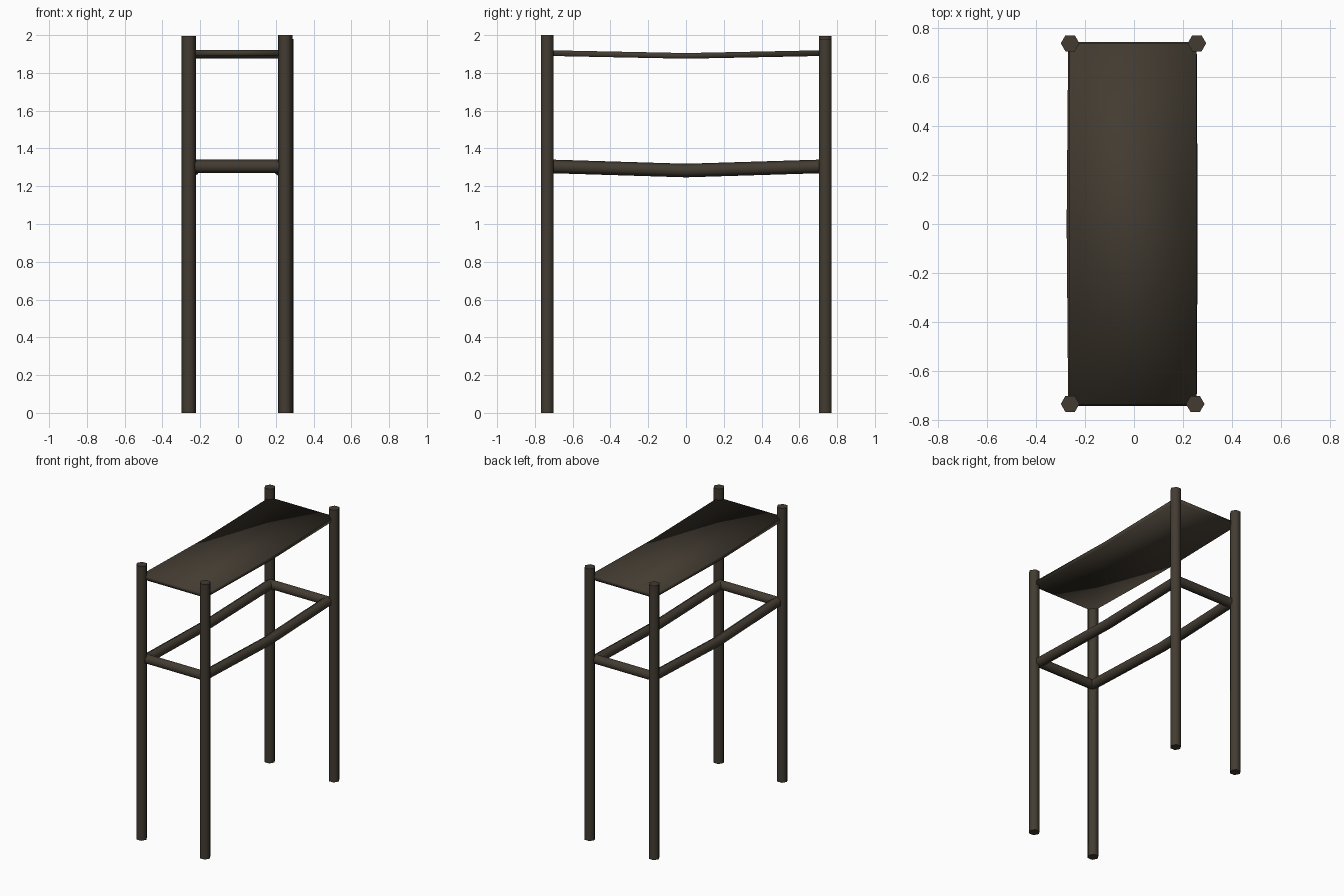
import bpy, bmesh, math
from mathutils import Vector

if "Cube" in bpy.data.objects:
    bpy.data.objects.remove(bpy.data.objects["Cube"])

wood = bpy.data.materials.new("dark brown wood")
wood.diffuse_color = (0.055, 0.044, 0.031, 1)
wood.use_nodes = True
wood.node_tree.nodes["Principled BSDF"].inputs["Base Color"].default_value = wood.diffuse_color


def finish(name, bm, angle):
    bmesh.ops.recalc_face_normals(bm, faces=bm.faces[:])
    me = bpy.data.meshes.new(name)
    bm.to_mesh(me)
    bm.free()
    me.materials.append(wood)
    ob = bpy.data.objects.new(name, me)
    bpy.context.collection.objects.link(ob)
    bpy.context.view_layer.objects.active = ob
    ob.select_set(True)
    bpy.ops.object.shade_smooth_by_angle(angle=math.radians(angle))
    ob.select_set(False)
    return ob


def loft(name, rings, angle):
    """Skin closed rings of points and cap both ends."""
    bm = bmesh.new()
    loops = [[bm.verts.new(p) for p in r] for r in rings]
    n = len(loops[0])
    for a, b in zip(loops, loops[1:]):
        for i in range(n):
            j = (i + 1) % n
            bm.faces.new((a[i], a[j], b[j], b[i]))
    bm.faces.new(loops[0])
    bm.faces.new(loops[-1])
    return finish(name, bm, angle)


def hexagon(r, start=0.0):
    return [(r * math.cos(start + k * math.pi / 3), r * math.sin(start + k * math.pi / 3))
            for k in range(6)]


# four hexagonal posts, slightly uneven in height
posts = {"front_left_leg": (-0.261, -0.735, 1.995), "front_right_leg": (0.250, -0.735, 2.0),
         "back_left_leg": (-0.261, 0.738, 1.995), "back_right_leg": (0.257, 0.738, 1.98)}
for name, (x, y, h) in posts.items():
    loft(name, [[(x + a, y + b, z) for a, b in hexagon(0.038)] for z in (0, h)], 65)


# hexagonal rails swept along a path; the cross-section keeps z upright
def rail(name, path, side):
    side = Vector(side)
    rings = [[Vector(p) + side * a + Vector((0, 0, b)) for a, b in hexagon(0.036, math.pi / 6)]
             for p in path]
    loft(name, rings, 65)


Z = 1.305
for name, x, bow in (("left_rail", -0.238, -0.006), ("right_rail", 0.225, 0.004)):
    rail(name, [(x, -0.715, Z), (x + bow, 0, Z - 0.022), (x, 0.715, Z)], (1, 0, 0))
for name, y in (("front_rail", -0.712), ("back_rail", 0.712)):
    rail(name, [(-0.24, y, Z), (0.23, y, Z)], (0, 1, 0))

# thin sagging seat, smoothed right over its edges
rings = []
for y, z in ((-0.738, 1.89), (0, 1.875), (0.738, 1.89)):
    rings.append([(-0.263, y, z), (0.256, y, z), (0.256, y, z + 0.03), (-0.263, y, z + 0.03)])
loft("seat", rings, 180)
